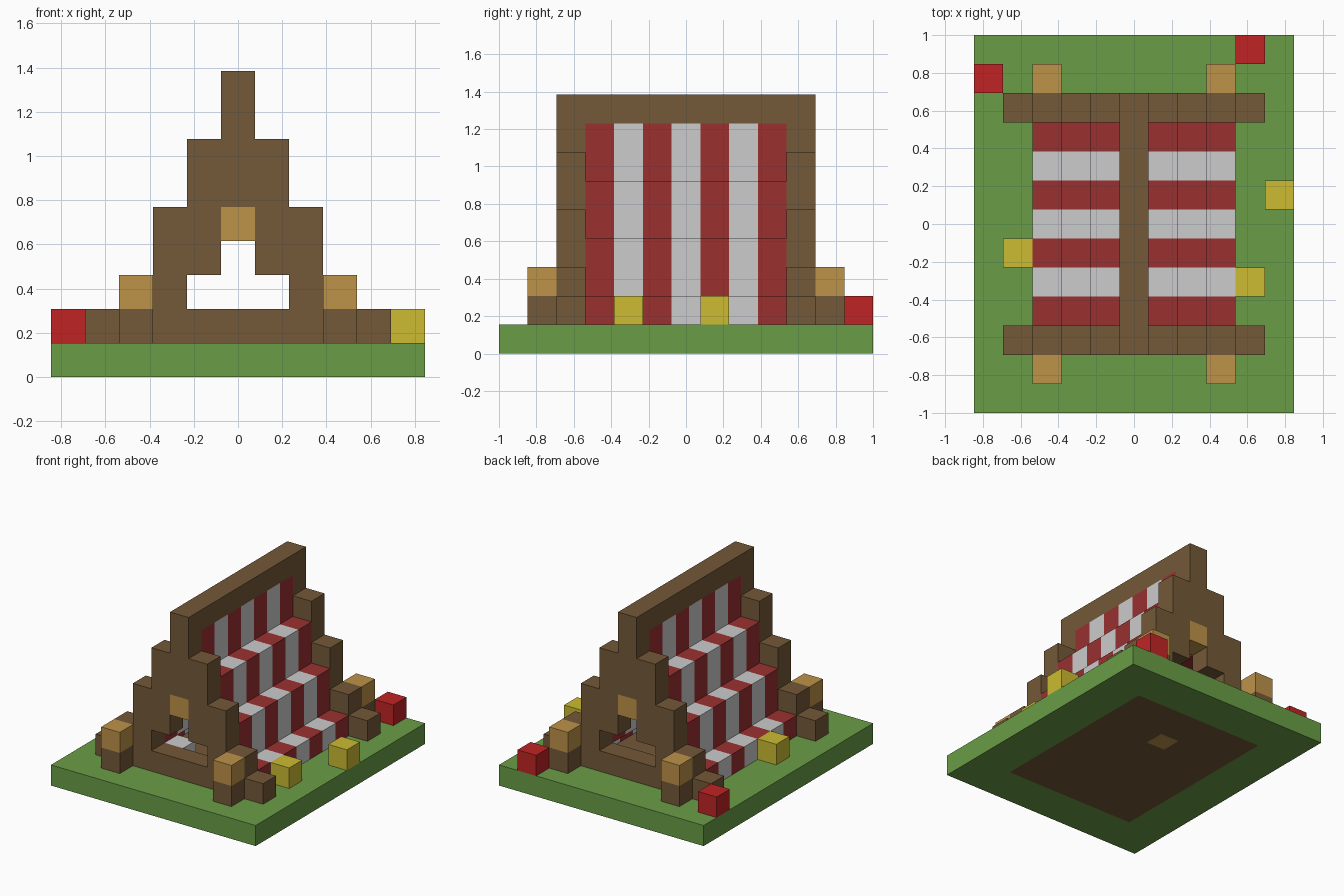
import bpy
import bmesh
from mathutils import Vector

if "Cube" in bpy.data.objects:
    bpy.data.objects.remove(bpy.data.objects["Cube"], do_unlink=True)

U = 2 / 13  # edge length of one block


def material(name, rgb):
    """Flat colour given as sRGB bytes, stored linear."""
    linear = [((c / 255 + 0.055) / 1.055) ** 2.4 for c in rgb]
    mat = bpy.data.materials.new(name)
    mat.diffuse_color = (*linear, 1)
    mat.use_nodes = True
    bsdf = mat.node_tree.nodes["Principled BSDF"]
    bsdf.inputs["Base Color"].default_value = (*linear, 1)
    bsdf.inputs["Roughness"].default_value = 0.9
    return mat


MATS = {
    "grass": material("grass green", (106, 157, 71)),
    "wood": material("dark wood", (116, 89, 56)),
    "tan": material("light wood", (190, 147, 74)),
    "red": material("cloth red", (154, 48, 48)),
    "white": material("cloth white", (204, 204, 204)),
    "bloom": material("flower red", (192, 36, 36)),
    "yellow": material("flower yellow", (204, 187, 50)),
}

cells = {}  # block position -> (part, colour)


def fill(part, colour, xs, ys, zs):
    """Fill an inclusive range of blocks; colour may be a rule of the row."""
    for x in range(xs[0], xs[1] + 1):
        for y in range(ys[0], ys[1] + 1):
            for z in range(zs[0], zs[1] + 1):
                cells[x, y, z] = (part, colour(y) if callable(colour) else colour)


def stripe(y):
    return "red" if y % 2 else "white"


# Lawn with the wooden floor set into it
fill("lawn", "grass", (-5, 5), (-6, 6), (0, 0))
fill("floor", "wood", (-3, 3), (-4, 4), (0, 0))
fill("floor", "tan", (0, 0), (2, 2), (0, 0))

# Stepped gable walls with doorway, lintel and lantern posts
for end, name in ((-1, "front"), (1, "back")):
    wall, row = name + "_wall", (4 * end, 4 * end)
    for x, top in ((0, 8), (1, 6), (2, 4), (3, 2), (4, 1)):
        for side in (-x, x):
            fill(wall, "wood", (side, side), row, (1, top))
    for hole in ((-1, 2), (0, 2), (1, 2), (0, 3)):
        del cells[hole[0], 4 * end, hole[1]]
    fill(wall, "tan", (0, 0), row, (4, 4))
    for side in (-3, 3):
        post = name + ("_left_post" if side > 0 else "_right_post")
        fill(post, "wood", (side, side), (5 * end, 5 * end), (1, 1))
        fill(post, "tan", (side, side), (5 * end, 5 * end), (2, 2))

# Striped stepped roof and ridge beam
for side, name in ((1, "left_roof"), (-1, "right_roof")):
    for x, low, high in ((3, 1, 1), (2, 2, 3), (1, 4, 5)):
        fill(name, stripe, (x * side, x * side), (-3, 3), (low, high))
fill("roof_top", stripe, (0, 0), (-3, 3), (6, 7))
fill("ridge_beam", "wood", (0, 0), (-4, 4), (8, 8))

# Pillow inside the front door
fill("pillow", "white", (-1, -1), (-3, -3), (1, 1))

# Flowers on the lawn
FLOWERS = (("bloom", -5, 5), ("bloom", 4, 6),
           ("yellow", 5, 1), ("yellow", 4, -2), ("yellow", -4, -1))
for n, (colour, x, y) in enumerate(FLOWERS, 1):
    fill(f"flower_{n}", colour, (x, x), (y, y), (1, 1))

# Turn each part into a mesh of its exposed block faces
AXES = [Vector(v) * s for v in ((1, 0, 0), (0, 1, 0), (0, 0, 1)) for s in (1, -1)]
for part in dict.fromkeys(p for p, c in cells.values()):
    own = {pos: c for pos, (p, c) in cells.items() if p == part}
    colours = list(dict.fromkeys(own.values()))
    bm = bmesh.new()
    for pos, colour in own.items():
        centre = Vector(pos) + Vector((0, 0, 0.5))
        for n in AXES:
            if tuple(int(v) for v in Vector(pos) + n) in cells:
                continue
            a = Vector((n.y, n.z, n.x))
            b = n.cross(a)
            corners = (a + b, b - a, -a - b, a - b)
            face = bm.faces.new([bm.verts.new((centre + (n + c) / 2) * U) for c in corners])
            face.material_index = colours.index(colour)
    bmesh.ops.remove_doubles(bm, verts=bm.verts, dist=0.001)
    mesh = bpy.data.meshes.new(part)
    bm.to_mesh(mesh)
    bm.free()
    for colour in colours:
        mesh.materials.append(MATS[colour])
    bpy.context.collection.objects.link(bpy.data.objects.new(part, mesh))
